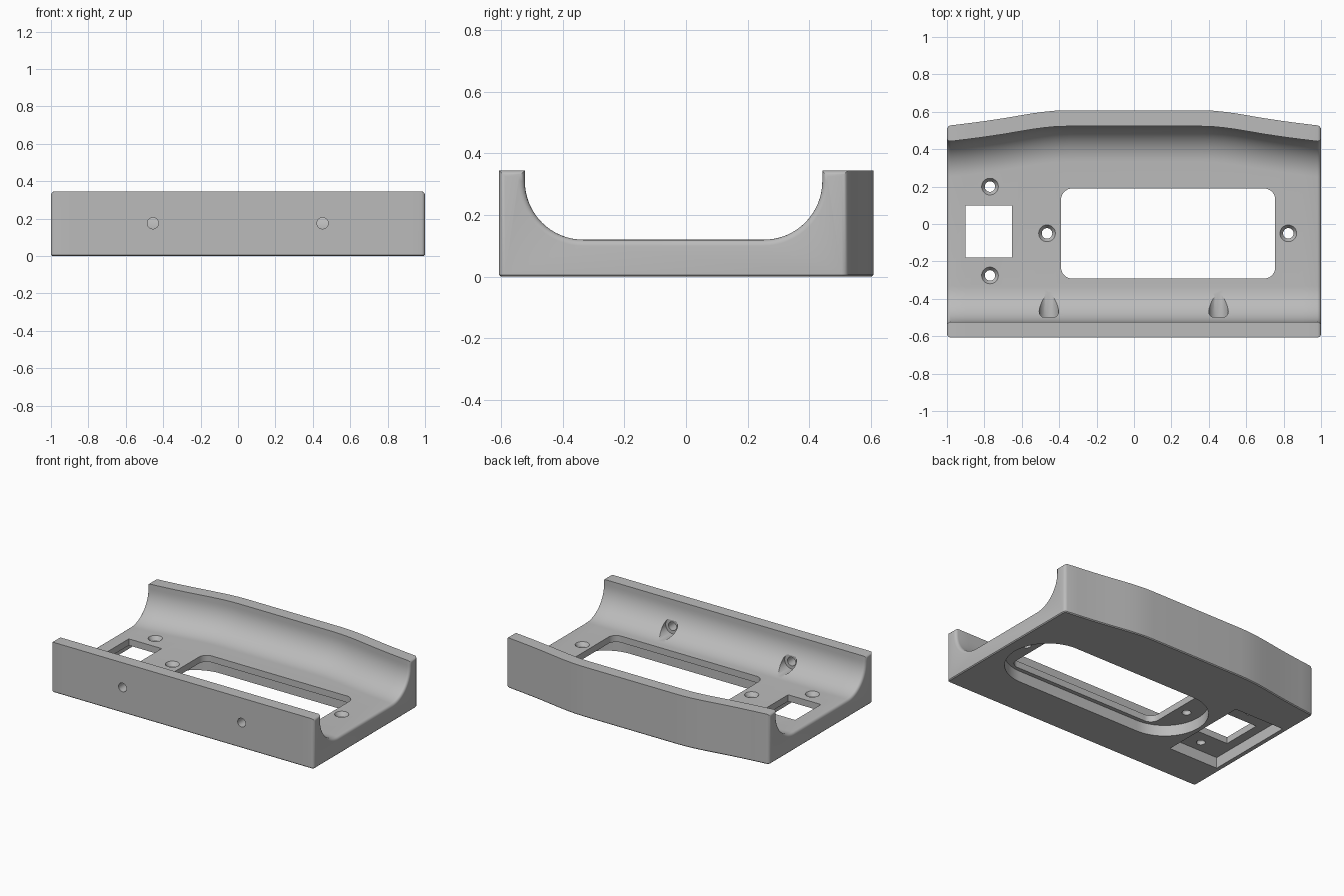
import bpy, bmesh, math
from mathutils import Matrix, Vector

if "Cube" in bpy.data.objects:
    bpy.data.objects.remove(bpy.data.objects["Cube"])

GREY = (0.5, 0.5, 0.5, 1)
mat = bpy.data.materials.new("plain_grey")
mat.use_nodes = True
mat.diffuse_color = GREY
mat.node_tree.nodes["Principled BSDF"].inputs["Base Color"].default_value = GREY

HEIGHT, FLOOR, FILLET = 0.345, 0.12, 0.19
FRONT, FRONT_IN, BACK_WALL = -0.607, -0.523, 0.085


def add_object(name, bm):
    bmesh.ops.recalc_face_normals(bm, faces=bm.faces)
    mesh = bpy.data.meshes.new(name)
    bm.to_mesh(mesh)
    bm.free()
    mesh.materials.append(mat)
    obj = bpy.data.objects.new(name, mesh)
    bpy.context.collection.objects.link(obj)
    return obj


def section(back):
    """Cradle cross-section (y, z) for a given outer back position."""
    back_in = back - BACK_WALL
    pts = [(FRONT, 0), (FRONT, HEIGHT), (FRONT_IN, HEIGHT)]
    angles = [math.radians(90 * i / 16) for i in range(17)]
    for a in angles:
        pts.append((FRONT_IN + FILLET * (1 - math.cos(a)),
                    FLOOR + FILLET * (1 - math.sin(a))))
    for a in reversed(angles):
        pts.append((back_in - FILLET * (1 - math.cos(a)),
                    FLOOR + FILLET * (1 - math.sin(a))))
    return pts + [(back_in, HEIGHT), (back, HEIGHT), (back, 0)]


# Cradle body: the section swept across x, following the bowed back wall
half = [(1, .525), (.9, .537), (.8, .55), (.7, .565), (.6, .582),
        (.54, .592), (.48, .6), (.42, .606), (.35, .608)]
stations = [(-x, y) for x, y in half] + half[::-1]
bm = bmesh.new()
rings = [[bm.verts.new((x, y, z)) for y, z in section(back)] for x, back in stations]
n = len(rings[0])
for a, b in zip(rings, rings[1:]):
    for i in range(n):
        j = (i + 1) % n
        bm.faces.new((a[i], a[j], b[j], b[i]))
caps = [bm.faces.new(rings[0]), bm.faces.new(rings[-1])]
bmesh.ops.recalc_face_normals(bm, faces=bm.faces)

# Rounded ends, then a fine chamfer around the underside
ends = [e for f in caps for e in f.edges if max(v.co.z for v in e.verts) > 0.001]
bmesh.ops.bevel(bm, geom=ends, offset=0.02, segments=4, profile=0.5, affect='EDGES')
bm.normal_update()
rim = [e for e in bm.edges if len(e.link_faces) == 2
       and sum(f.normal.z < -0.9 for f in e.link_faces) == 1]
bmesh.ops.bevel(bm, geom=rim, offset=0.006, segments=1, affect='EDGES')
body = add_object("cradle_body", bm)


def slab_cutter(x0, x1, y0, y1, z0, z1, radius=0.0, steps=10):
    """Vertical prism with optional rounded corners."""
    bm = bmesh.new()
    outline = []
    corners = [(x1, y1, -1, -1), (x0, y1, 1, -1), (x0, y0, 1, 1), (x1, y0, -1, 1)]
    for k, (x, y, sx, sy) in enumerate(corners):
        for i in range(steps + 1 if radius else 1):
            a = math.pi / 2 * (k + i / steps)
            outline.append(Vector((x + sx * radius + radius * math.cos(a),
                                   y + sy * radius + radius * math.sin(a), z0)))
    face = bm.faces.new([bm.verts.new(p) for p in outline])
    top = bmesh.ops.extrude_face_region(bm, geom=[face])["geom"]
    bmesh.ops.translate(bm, vec=(0, 0, z1 - z0),
                        verts=[v for v in top if isinstance(v, bmesh.types.BMVert)])
    bmesh.ops.remove_doubles(bm, verts=bm.verts, dist=0.0005)
    return add_object("cutter", bm)


def round_cutter(start, end, r_start, r_end):
    """Cylinder or cone between two points."""
    start, end = Vector(start), Vector(end)
    axis = end - start
    turn = axis.to_track_quat('Z', 'Y').to_matrix().to_4x4()
    bm = bmesh.new()
    bmesh.ops.create_cone(bm, cap_ends=True, segments=32, radius1=r_start,
                          radius2=r_end, depth=axis.length,
                          matrix=Matrix.Translation((start + end) / 2) @ turn)
    return add_object("cutter", bm)


cutters = [
    # Underside pockets
    slab_cutter(-.56, .92, -.32, .22, -.1, .075, radius=.2695, steps=20),
    slab_cutter(-.965, -.588, -.355, .278, -.1, .075),
    # Display window and square opening
    slab_cutter(-.39, .755, -.292, .19, -.05, .3, radius=.06),
    slab_cutter(-.902, -.652, -.18, .1, -.05, .3),
]

# Countersunk screw holes in the floor
for x, y in [(-.77, .2), (-.77, -.275), (-.465, -.05), (.825, -.05)]:
    cutters.append(round_cutter((x, y, -.05), (x, y, .2), .028, .028))
    cutters.append(round_cutter((x, y, .095), (x, y, .125), .028, .048))

# Front wall screw holes with head recesses behind
for x in (-.455, .452):
    cutters.append(round_cutter((x, -.7, .175), (x, -.4, .175), .03, .03))
    cutters.append(round_cutter((x, -.498, .175), (x, -.25, .175), .052, .052))

for cutter in cutters:
    cutter.hide_render = True
    mod = body.modifiers.new("cut", 'BOOLEAN')
    mod.operation, mod.solver, mod.object = 'DIFFERENCE', 'EXACT', cutter

# Bake the cuts and drop the helpers
graph = bpy.context.evaluated_depsgraph_get()
baked = bpy.data.meshes.new_from_object(body.evaluated_get(graph))
body.modifiers.clear()
body.data = baked
baked.materials.clear()
baked.materials.append(mat)
for poly in baked.polygons:
    poly.material_index = 0
for cutter in cutters:
    bpy.data.objects.remove(cutter)

bpy.ops.object.select_all(action='DESELECT')
body.select_set(True)
bpy.context.view_layer.objects.active = body
bpy.ops.object.shade_smooth_by_angle(angle=math.radians(30))
